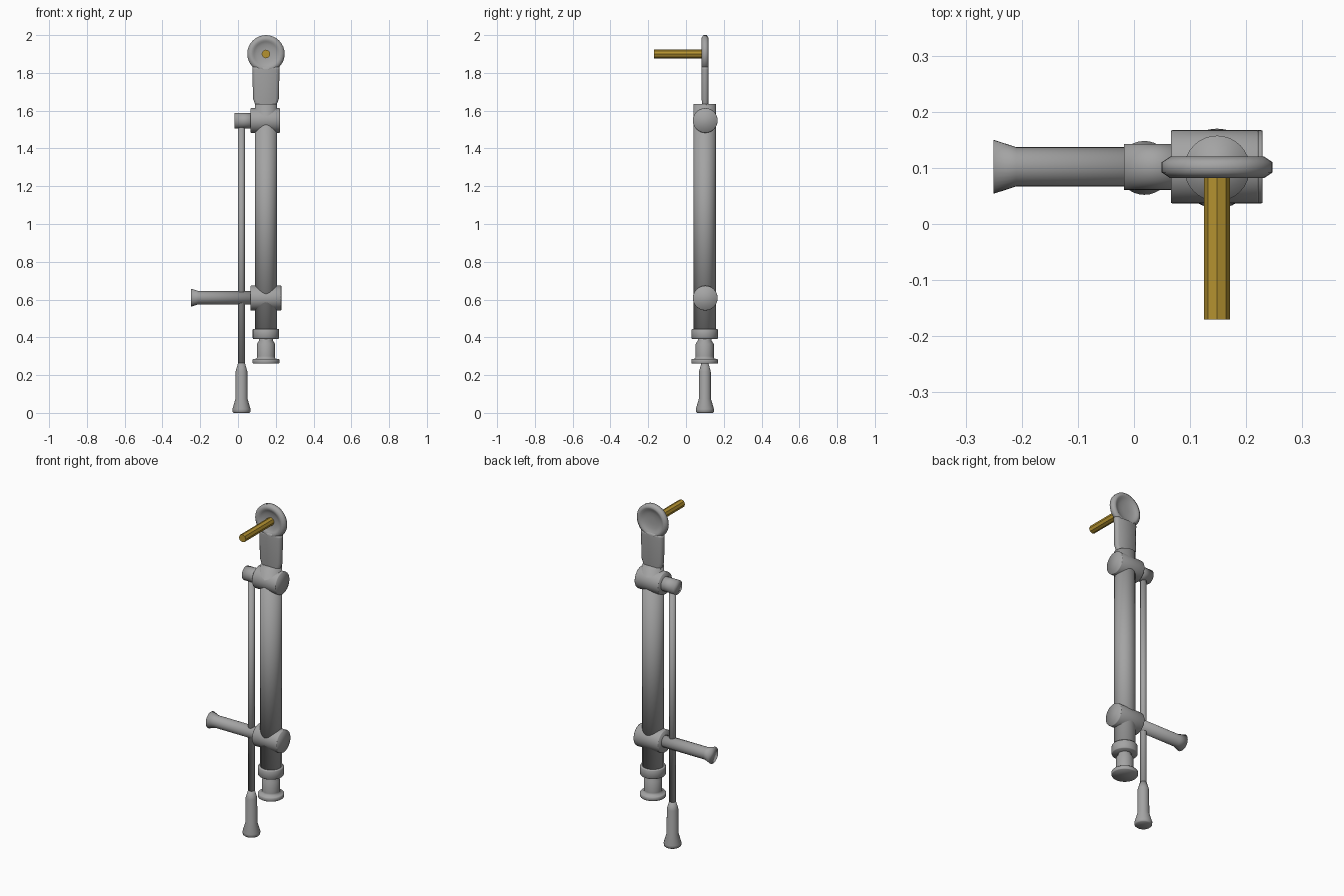
import bpy, bmesh
from math import cos, sin, pi
from mathutils import Vector

if "Cube" in bpy.data.objects:
    bpy.data.objects.remove(bpy.data.objects["Cube"])

CX, CY = 0.148, 0.099     # axis of the main tube
RX = 0.0185               # axis of the side rod


def material(name, colour):
    m = bpy.data.materials.new(name)
    m.diffuse_color = colour
    m.use_nodes = True
    m.node_tree.nodes["Principled BSDF"].inputs["Base Color"].default_value = m.diffuse_color
    return m


steel = material("dark_steel", (0.37, 0.37, 0.37, 1))
brass = material("brass", (0.46, 0.29, 0.03, 1))


def finish(name, bm, smooth=True, mat=steel):
    bmesh.ops.recalc_face_normals(bm, faces=bm.faces)
    me = bpy.data.meshes.new(name)
    bm.to_mesh(me)
    bm.free()
    for p in me.polygons:
        p.use_smooth = smooth
    me.materials.append(mat)
    ob = bpy.data.objects.new(name, me)
    bpy.context.collection.objects.link(ob)
    return ob


def skin(bm, rings):
    """Join rings of vertices and cap both ends."""
    n = len(rings[0])
    for a, b in zip(rings, rings[1:]):
        for i in range(n):
            j = (i + 1) % n
            bm.faces.new((a[i], a[j], b[j], b[i]))
    bm.faces.new(rings[0])
    bm.faces.new(rings[-1])


def turned(name, axis, centre, profile, sides=32, smooth=True, mat=steel):
    """Lathe a (position along axis, radius) profile about a world axis."""
    k = 'xyz'.index(axis)
    bm = bmesh.new()
    rings = []
    for pos, r in profile:
        ring = []
        for i in range(sides):
            a = 2 * pi * i / sides
            co = Vector(centre)
            co[k] = pos
            co[(k + 1) % 3] += r * cos(a)
            co[(k + 2) % 3] += r * sin(a)
            ring.append(bm.verts.new(co))
        rings.append(ring)
    skin(bm, rings)
    return finish(name, bm, smooth, mat)


axis_main = (CX, CY, 0)

# Main tube
turned("main_tube", 'z', axis_main, [(0.43, 0.0585), (1.635, 0.0585)])

# Cross collars
for name, z, x1 in (("upper_collar", 1.548, 0.222), ("lower_collar", 0.608, 0.229)):
    turned(name, 'x', (0, CY + 0.003, z),
           [(0.066, 0.064), (0.069, 0.0655), (x1 - 0.003, 0.0655), (x1, 0.064)])

# Side handle on the lower collar
turned("side_handle", 'x', (0, CY + 0.003, 0.61),
       [(-0.25, 0.048), (-0.21, 0.035), (0.10, 0.035)])

# Stub on the upper collar that holds the rod
turned("rod_stub", 'x', (0, CY + 0.003, 1.547), [(-0.018, 0.041), (0.09, 0.041)])

# Long rod with a flared grip
turned("side_rod", 'z', (RX, CY + 0.001, 0), [(0.24, 0.018), (1.55, 0.018)])
turned("rod_grip", 'z', (RX, CY + 0.001, 0),
       [(0, 0.042), (0.005, 0.047), (0.02, 0.048), (0.075, 0.032),
        (0.22, 0.031), (0.265, 0.018)])

# End ring and plunger foot under the tube
turned("end_ring", 'z', axis_main,
       [(0.392, 0.067), (0.396, 0.070), (0.440, 0.070), (0.445, 0.067)])
turned("plunger_foot", 'z', axis_main,
       [(0.262, 0.069), (0.265, 0.071), (0.282, 0.071), (0.286, 0.067),
        (0.287, 0.049), (0.300, 0.048), (0.365, 0.048), (0.384, 0.036), (0.40, 0.036)])

# Dished eye at the top
eye = [(-0.004, 0.02), (-0.006, 0.048), (-0.013, 0.064), (-0.018, 0.072),
       (-0.019, 0.084), (-0.009, 0.099), (0.009, 0.099), (0.019, 0.084),
       (0.018, 0.076), (0.012, 0.066), (0.006, 0.046), (0.004, 0.02)]
turned("top_eye", 'y', (CX, 0, 1.901), [(0.101 + y, r) for y, r in eye])

# Flat neck between the eye and the tube
bm = bmesh.new()
rings = []
for z, w, t in ((1.62, 0.057, 0.016), (1.635, 0.058, 0.017), (1.665, 0.069, 0.018),
                (1.80, 0.071, 0.019), (1.818, 0.072, 0.019), (1.832, 0.072, 0.018)):
    c = 0.014
    quarter = [(w, t * 0.45), (w - c, t)]
    pts = (quarter + [(-x, y) for x, y in reversed(quarter)]
           + [(-x, -y) for x, y in quarter] + [(x, -y) for x, y in reversed(quarter)])
    rings.append([bm.verts.new((CX + x, 0.101 + y, z)) for x, y in pts])
skin(bm, rings)
finish("neck_plate", bm)

# Octagonal brass pin through the eye
turned("brass_pin", 'y', (CX, 0, 1.90), [(-0.17, 0.023), (0.10, 0.023)], 8, False, brass)
